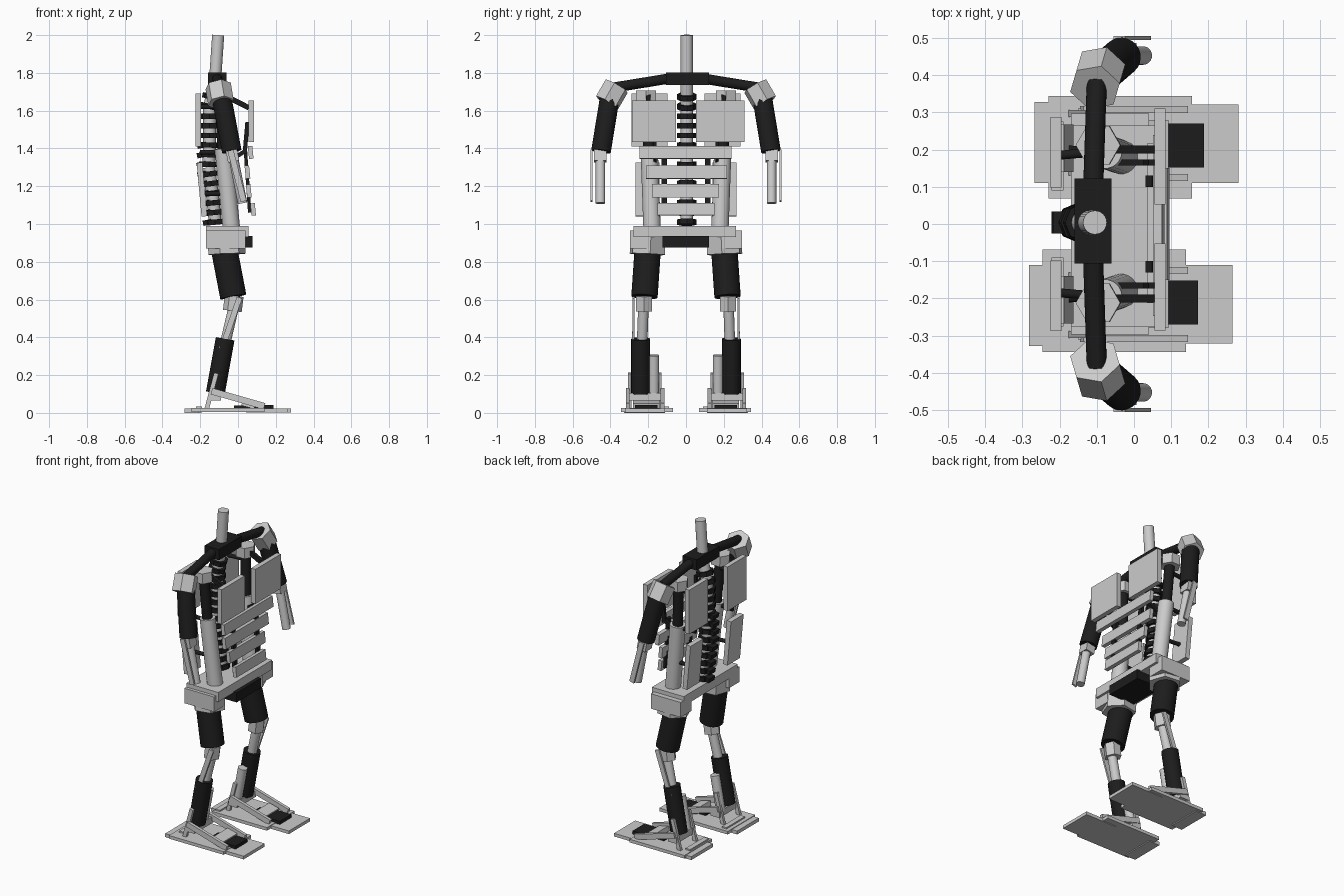
import bpy
from mathutils import Vector, Matrix

black = bpy.data.materials.new("black_rubber")
black.diffuse_color = (0.012, 0.012, 0.012, 1)


def finish(name, dark):
    ob = bpy.context.object
    ob.name = name
    if dark:
        ob.data.materials.append(black)
    return ob


def box(name, x, y, z, dark=False, tilt=0):
    """Box from (min, max) ranges, optionally tilted about y."""
    bpy.ops.mesh.primitive_cube_add(
        size=1, location=[sum(r) / 2 for r in (x, y, z)], rotation=(0, tilt, 0))
    ob = finish(name, dark)
    ob.scale = [abs(r[1] - r[0]) for r in (x, y, z)]
    return ob


def rod(name, a, b, r, dark=False, sides=24, r2=None):
    """Cylinder or prism between two points."""
    a, b = Vector(a), Vector(b)
    d = b - a
    bpy.ops.mesh.primitive_cone_add(
        vertices=sides, radius1=r, radius2=r if r2 is None else r2,
        depth=d.length, location=(a + b) / 2)
    ob = finish(name, dark)
    ob.rotation_euler = d.to_track_quat('Z', 'Y').to_euler()
    if sides > 12:
        bpy.ops.object.shade_smooth_by_angle()
    return ob


def strut(name, a, b, wide, thick, dark=False):
    """Flat bar between two points in a side plane; thick is along y."""
    a, b = Vector(a), Vector(b)
    d = b - a
    zax = d.normalized()
    xax = Vector((0, 1, 0)).cross(zax).normalized()
    yax = zax.cross(xax)
    bpy.ops.mesh.primitive_cube_add(size=1)
    ob = finish(name, dark)
    rot = Matrix((xax, yax, zax)).transposed().to_4x4()
    ob.matrix_world = (Matrix.Translation((a + b) / 2) @ rot
                       @ Matrix.Diagonal((wide, thick, d.length, 1)))
    return ob


# Neck and collar
rod("neck_post", (-0.12, 0.004, 1.78), (-0.105, 0.004, 2.0), 0.032)
box("collar", (-0.16, -0.06), (-0.106, 0.122), (1.735, 1.803), True)

# Spine: core column and curved stack of vertebrae
path = [(-0.12, 1.0), (-0.135, 1.15), (-0.155, 1.3), (-0.15, 1.45), (-0.15, 1.62), (-0.12, 1.75)]
for (x0, z0), (x1, z1) in zip(path, path[1:]):
    rod("spine_core", (x0, 0.004, z0), (x1, 0.004, z1), 0.034)
for i in range(14):
    z = 1.01 + i * 0.051
    for (x0, z0), (x1, z1) in zip(path, path[1:]):
        if z0 <= z <= z1:
            d = Vector((x1 - x0, 0, z1 - z0)).normalized() * 0.014
            p = Vector((x0 + (x1 - x0) * (z - z0) / (z1 - z0), 0.004, z))
            rod("vertebra", p - d, p + d, 0.052, True, 8)
            if z < 1.45:
                box("spine_process", (p.x - 0.065, p.x), (-0.025, 0.033),
                    (z - 0.014, z + 0.014), True, -0.2)

# Front rib slats
for y0, y1, z0, z1, x in [(-0.247, 0.24, 1.345, 1.413, 0.067), (-0.213, 0.217, 1.24, 1.31, 0.05),
                          (-0.18, 0.175, 1.14, 1.21, 0.057), (-0.15, 0.15, 1.045, 1.11, 0.08)]:
    box("rib_slat", (x - 0.012, x + 0.012), (y0, y1), (z0, z1), False, -0.1)

# Pelvis
box("pelvis_plate", (-0.17, 0.055), (-0.277, 0.265), (0.93, 0.99))
box("pelvis_front_block", (-0.1, 0.078), (-0.125, 0.122), (0.875, 0.936), True)

for s in (1, -1):
    def m(x, y, z):
        return (x, s * y, z)

    def sy(a, b):
        return (min(s * a, s * b), max(s * a, s * b))

    # Shoulder and arm
    rod("collar_bar", m(-0.11, 0.09, 1.77), m(-0.1, 0.385, 1.722), 0.027, True)
    rod("shoulder_block", m(-0.105, 0.367, 1.73), m(-0.09, 0.418, 1.642), 0.07, False, 6)
    rod("upper_arm", m(-0.085, 0.405, 1.66), m(-0.033, 0.45, 1.385), 0.052, True)
    box("elbow", (-0.06, 0.0), sy(0.42, 0.487), (1.33, 1.4), False, -0.2)
    rod("forearm", m(-0.03, 0.453, 1.38), m(0.024, 0.453, 1.11), 0.025)
    strut("forearm_plate", m(-0.04, 0.5, 1.39), m(0.03, 0.5, 1.12), 0.032, 0.011)

    # Chest and back armour plates
    box("chest_plate", (0.055, 0.085), sy(0.053, 0.298 + s * 0.012), (1.435, 1.655))
    box("upper_back_plate", (-0.224, -0.195), sy(0.098, 0.288), (1.41, 1.69))
    box("lower_back_plate", (-0.206, -0.176), sy(0.14, 0.267), (1.04, 1.325), False, -0.09)

    # Torso side pistons and their top blocks
    rod("torso_cylinder", m(-0.035, 0.18, 0.98), m(-0.078, 0.195, 1.4), 0.046)
    rod("torso_piston", m(-0.078, 0.195, 1.38), m(-0.095, 0.21, 1.68), 0.03, True)
    rod("piston_cap", m(-0.095, 0.212, 1.64), m(-0.097, 0.212, 1.705), 0.06, False, 6)

    # Black links holding the plates
    strut("chest_link", m(-0.09, 0.2, 1.69), m(0.058, 0.2, 1.615), 0.028, 0.022, True)
    strut("chest_lower_link", m(-0.07, 0.165, 1.32), m(0.045, 0.165, 1.39), 0.022, 0.016, True)
    strut("chest_upright", m(0.035, 0.165, 1.37), m(0.05, 0.165, 1.54), 0.022, 0.016, True)
    strut("rib_upright", m(0.062, 0.115, 1.06), m(0.04, 0.115, 1.38), 0.018, 0.03, True)
    for z in (1.38, 1.62):
        rod("back_link", m(-0.2, 0.185, z), m(-0.085, 0.195, z), 0.012, True)
    rod("lower_back_link", m(-0.185, 0.2, 1.16), m(-0.06, 0.19, 1.16), 0.012, True)

    # Hip
    rod("hip_block", m(-0.058, 0.205, 0.84), m(-0.062, 0.2, 0.95), 0.1, False, 6)
    box("hip_side", (-0.17, 0.04), sy(0.19, 0.297), (0.87, 0.965))

    # Leg
    rod("thigh", m(-0.072, 0.203, 0.86), m(-0.025, 0.22, 0.615), 0.07, True)
    rod("knee", m(-0.02, 0.222, 0.62), m(-0.03, 0.222, 0.54), 0.05, False, 6)
    rod("leg_rod", m(-0.018, 0.225, 0.58), m(-0.065, 0.232, 0.38), 0.028)
    strut("leg_plate", m(0.008, 0.277, 0.61), m(-0.085, 0.28, 0.34), 0.03, 0.011)
    rod("shin", m(-0.068, 0.24, 0.392), m(-0.12, 0.24, 0.105), 0.05, True)
    rod("ankle_piston", m(-0.085, 0.17, 0.305), m(-0.125, 0.17, 0.09), 0.028)

    # Foot sole: toe, middle and heel plates
    o = 0.008 * s
    box("toe_plate", (0.05 + o, 0.273 + o), sy(0.11, 0.322), (0.002, 0.022))
    box("sole_plate", (-0.238 + o, 0.148 + o), sy(0.068, 0.344), (0.006, 0.026))
    box("heel_plate", (-0.275 + o, -0.2 + o), sy(0.11, 0.328), (0, 0.022))
    box("toe_pad", (0.09, 0.18 + o), sy(0.152, 0.27), (0.02, 0.042), True)
    box("foot_pad", (-0.02, 0.09), sy(0.17, 0.25), (0.025, 0.04), True)
    box("instep_block", (0.02, 0.09), sy(0.14, 0.28), (0.03, 0.06), False, 0.25)

    # Foot linkage
    box("ankle_bar", (-0.15, -0.09), sy(0.12, 0.31), (0.065, 0.105))
    for y in (0.125, 0.308):
        strut("foot_beam", m(-0.14, y, 0.115), m(0.14, y, 0.035), 0.034, 0.02)
    for y in (0.14, 0.297):
        strut("heel_strut", m(-0.165, y, 0.022), m(-0.115, y, 0.21), 0.024, 0.018)
    box("heel_rail", (-0.222, -0.19), sy(0.09, 0.275), (0.02, 0.035))
